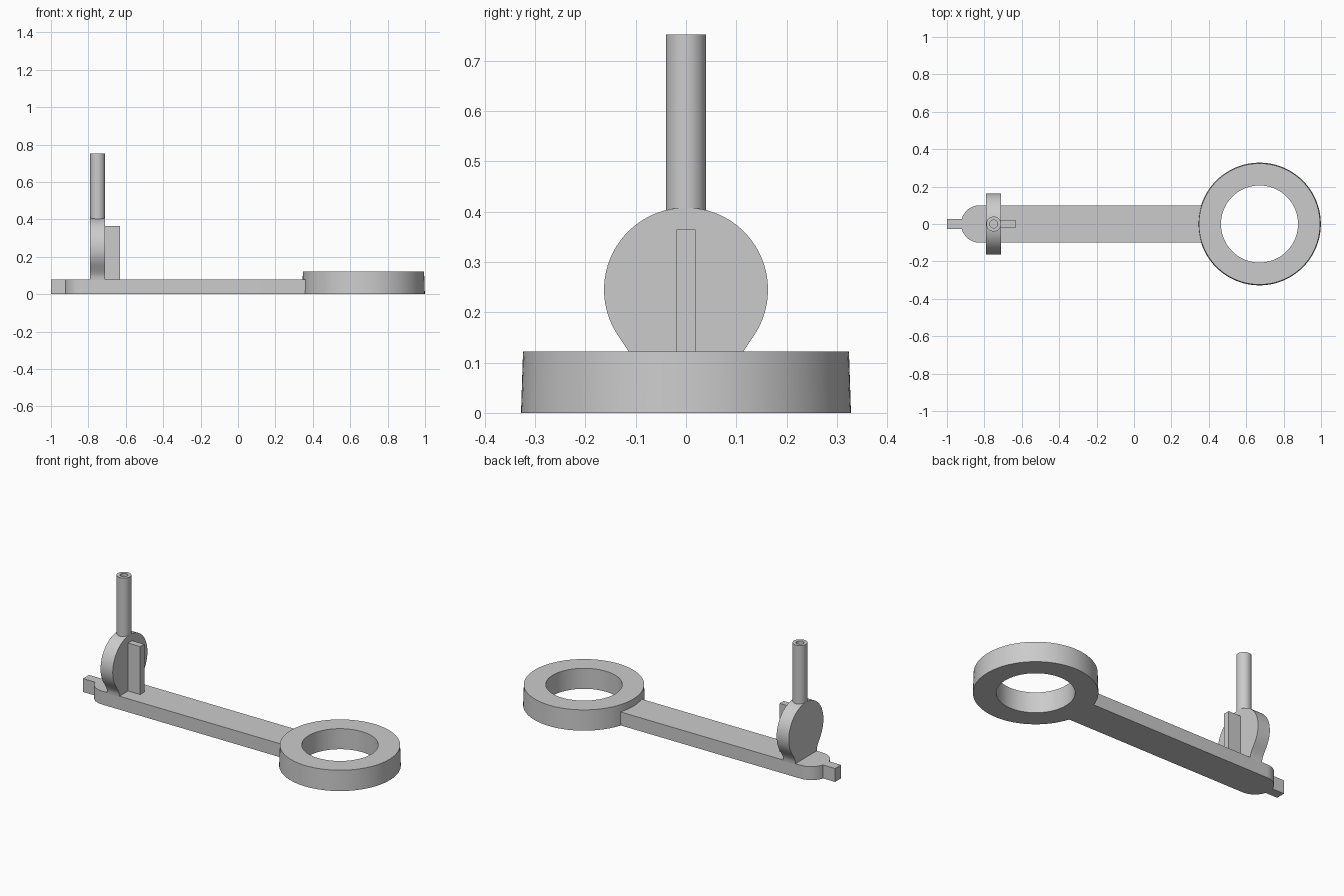
import bpy, bmesh
from math import sin, cos, pi, radians, asin, sqrt
from mathutils import Vector

cube = bpy.data.objects.get("Cube")
if cube:
    bpy.data.objects.remove(cube, do_unlink=True)

grey = bpy.data.materials.new("light grey")
grey.use_nodes = True
colour = (0.6, 0.6, 0.6, 1)
grey.diffuse_color = colour
grey.node_tree.nodes["Principled BSDF"].inputs["Base Color"].default_value = colour


def finish(name, bm):
    bmesh.ops.recalc_face_normals(bm, faces=bm.faces)
    mesh = bpy.data.meshes.new(name)
    bm.to_mesh(mesh)
    bm.free()
    mesh.materials.append(grey)
    obj = bpy.data.objects.new(name, mesh)
    bpy.context.collection.objects.link(obj)
    bpy.ops.object.select_all(action='DESELECT')
    obj.select_set(True)
    bpy.context.view_layer.objects.active = obj
    bpy.ops.object.shade_smooth_by_angle(angle=radians(30))
    return obj


def extrude(name, points, direction):
    """Extrude a closed outline along a direction."""
    bm = bmesh.new()
    face = bm.faces.new([bm.verts.new(p) for p in points])
    out = bmesh.ops.extrude_face_region(bm, geom=[face])
    moved = [v for v in out["geom"] if isinstance(v, bmesh.types.BMVert)]
    bmesh.ops.translate(bm, verts=moved, vec=Vector(direction))
    return finish(name, bm)


def lathe(name, profile, x, steps, closed):
    """Spin a (radius, z) profile about a vertical axis at x."""
    bm = bmesh.new()
    rings = []
    for r, z in profile:
        rings.append([bm.verts.new((x + r * cos(2 * pi * i / steps),
                                    r * sin(2 * pi * i / steps), z))
                      for i in range(steps)])
    pairs = list(zip(rings, rings[1:]))
    if closed:
        pairs.append((rings[-1], rings[0]))
    else:
        bm.faces.new(rings[0])
        bm.faces.new(rings[-1])
    for a, b in pairs:
        for i in range(steps):
            j = (i + 1) % steps
            bm.faces.new((a[i], a[j], b[j], b[i]))
    return finish(name, bm)


def box(name, x0, x1, half_y, z0, z1):
    outline = [(x0, -half_y, z0), (x1, -half_y, z0), (x1, half_y, z0), (x0, half_y, z0)]
    return extrude(name, outline, (0, 0, z1 - z0))


# Flat arm with a rounded end, and the small tab beyond it
HALF, THICK, END_X = 0.1, 0.08, -0.825
arm = [(0.4, -HALF, 0), (0.4, HALF, 0)]
arm += [(END_X + HALF * cos(a), HALF * sin(a), 0)
        for a in (pi / 2 + pi * i / 32 for i in range(33))]
extrude("arm", arm, (0, 0, THICK))
box("end_tab", -1.0, -0.9, 0.028, 0, THICK)

# Ring with slightly tapered outer wall
lathe("ring", [(0.206, 0), (0.328, 0), (0.324, 0.122), (0.206, 0.122)], 0.671, 96, True)

# Upright disc with a neck that blends into the arm
R, CZ, PX = 0.163, 0.245, -0.75
low = radians(-33)
right = [(R * cos(a), CZ + R * sin(a))
         for a in (pi / 2 + (low - pi / 2) * i / 32 for i in range(33))]
right += [(0.126, 0.14), (0.114, 0.122), (0.105, 0.105), (0.101, 0.092), (HALF, 0.075)]
left = [(-y, z) for y, z in reversed(right[1:])]
extrude("upright_disc", [(PX - 0.04, y, z) for y, z in right + left], (0.08, 0, 0))

# Rib bracing the disc
box("support_rib", -0.72, -0.63, 0.019, 0.07, 0.365)

# Hollow post on top of the disc
lathe("post", [(0.04, 0.38), (0.04, 0.752), (0.021, 0.752), (0.021, 0.41)], PX, 48, False)
